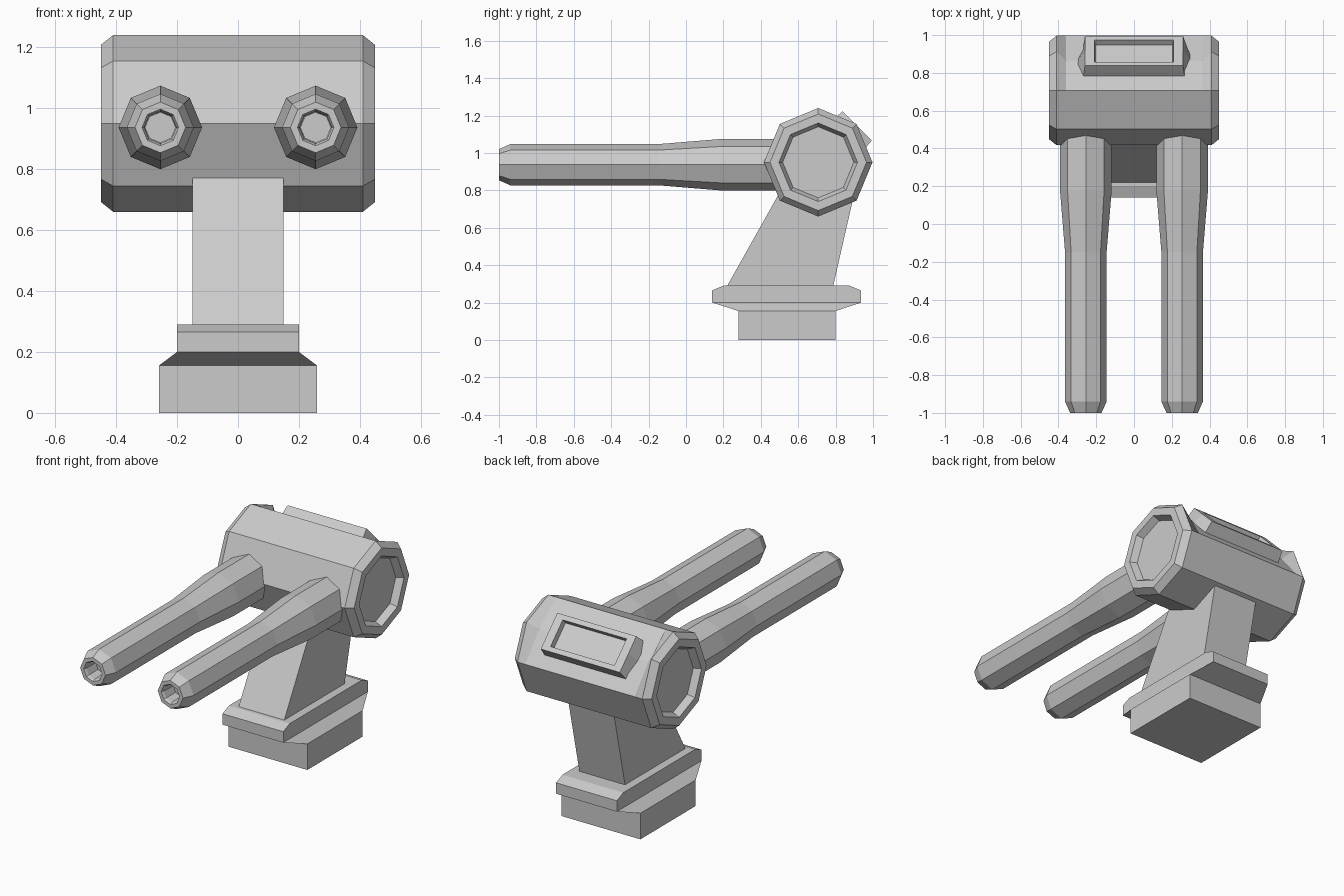
import bpy, bmesh
from math import sin, cos, pi
from mathutils import Vector

if "Cube" in bpy.data.objects:
    bpy.data.objects.remove(bpy.data.objects["Cube"])

HY, HZ = 0.707, 0.95            # axis of the drum-shaped head
R45 = 0.7071


def loft(name, rings):
    """Bridge equal-sized rings of points and cap both ends."""
    bm = bmesh.new()
    loops = [[bm.verts.new(p) for p in ring] for ring in rings]
    n = len(loops[0])
    for a, b in zip(loops, loops[1:]):
        for i in range(n):
            j = (i + 1) % n
            bm.faces.new((a[i], a[j], b[j], b[i]))
    bm.faces.new(loops[0])
    bm.faces.new(loops[-1])
    bmesh.ops.recalc_face_normals(bm, faces=bm.faces)
    me = bpy.data.meshes.new(name)
    bm.to_mesh(me)
    bm.free()
    ob = bpy.data.objects.new(name, me)
    bpy.context.collection.objects.link(ob)
    return ob


def octagon(r):
    return [(r * cos(k * pi / 4), r * sin(k * pi / 4)) for k in range(8)]


def rect(x, y0, y1, z):
    return [(-x, y0, z), (x, y0, z), (x, y1, z), (-x, y1, z)]


# Pedestal: block flaring into a collar with a chamfered top
loft("pedestal", [rect(.26, .28, .80, 0), rect(.26, .28, .80, .155),
                  rect(.20, .14, .935, .20), rect(.20, .14, .935, .265),
                  rect(.20, .20, .875, .29)])

# Leaning neck
loft("neck", [rect(.15, .215, .785, .28), rect(.15, .535, .915, .85)])


# Octagonal head: dished ends, back upper edge pressed in for the panel
def head_ring(x, r, pressed=None):
    pts = octagon(r)
    if pressed:
        pts[1] = (pressed * R45, pressed * R45)
    return [(x, HY + a, HZ + b) for a, b in pts]


half = [(.41, .19, None), (.45, .21, None), (.45, .258, None),
        (.41, .29, None), (.36, .29, .225)]
loft("head", [head_ring(-x, r, p) for x, r, p in half] +
     [head_ring(x, r, p) for x, r, p in reversed(half)])

# Twin barrels with bored muzzles
for side, s in (("left", -1), ("right", 1)):
    profile = [(-.90, .05), (-.985, .053), (-1, .06), (-1, .083), (-.94, .11),
               (-.15, .11), (.18, .137), (.62, .137)]
    loft(side + "_barrel", [[(s * .255 + a, y, .937 + b) for a, b in octagon(r)]
                            for y, r in profile])


# Slanted rear panel with a recessed window
def panel_ring(x, tip, t, d):
    outline = [(-x, -t), (0, -t), (x, -t), (tip, 0), (x, t), (0, t), (-x, t), (-tip, 0)]
    return [Vector((u, HY + (d + v + .01) * R45, HZ + (d - v - .01) * R45))
            for u, v in outline]


loft("rear_panel", [panel_ring(.27, .315, .118, .19), panel_ring(.26, .26, .11, .285),
                    panel_ring(.21, .21, .081, .285), panel_ring(.205, .205, .077, .255)])
